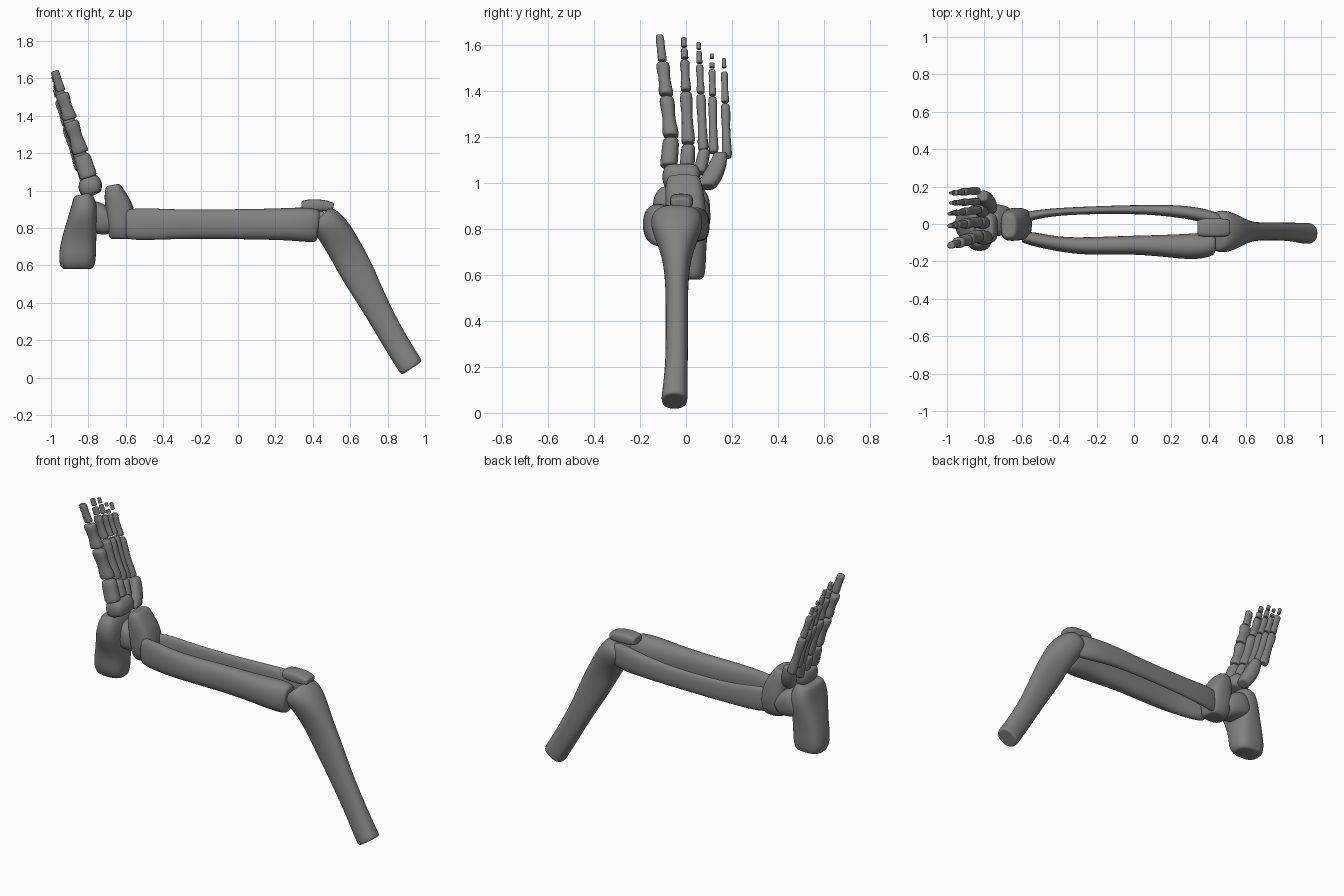
import bpy
import bmesh
import math
from mathutils import Vector

SIDES = 12
UNIT = 0.01  # stations are written in hundredths

cube = bpy.data.objects.get("Cube")
if cube:
    bpy.data.objects.remove(cube)

bone_gray = bpy.data.materials.new("bone_gray")
bone_gray.use_nodes = True
color = (0.22, 0.22, 0.22, 1)
bone_gray.diffuse_color = color
bone_gray.node_tree.nodes["Principled BSDF"].inputs["Base Color"].default_value = color


def signed_power(value, power):
    return math.copysign(abs(value) ** power, value)


def ring_points(center, across, width, depth, boxiness):
    """Rounded cross-section: width runs along y, depth along 'across'."""
    points = []
    for i in range(SIDES):
        angle = math.tau * (i + 0.5) / SIDES
        u = signed_power(math.cos(angle), boxiness)
        v = signed_power(math.sin(angle), boxiness)
        points.append(center + Vector((0, width * u, 0)) + across * depth * v)
    return points


def bone(name, stations, boxiness=0.85):
    """Loft a bone through stations (x, y, z, half width, half depth)."""
    centers = [Vector(s[:3]) * UNIT for s in stations]
    last = len(stations) - 1
    rings = []
    for i, station in enumerate(stations):
        tangent = centers[min(i + 1, last)] - centers[max(i - 1, 0)]
        across = Vector((-tangent.z, 0, tangent.x)).normalized()
        width, depth = station[3] * UNIT, station[4] * UNIT
        full = ring_points(centers[i], across, width, depth, boxiness)
        inner = ring_points(centers[i], across, width * 0.7, depth * 0.7, boxiness)
        if i == 0:
            rings += [inner, full]
        elif i == last:
            rings += [full, inner]
        else:
            rings.append(full)

    bm = bmesh.new()
    loops = [[bm.verts.new(p) for p in ring] for ring in rings]
    for low, high in zip(loops, loops[1:]):
        for j in range(SIDES):
            k = (j + 1) % SIDES
            bm.faces.new((low[j], low[k], high[k], high[j]))
    bm.faces.new(loops[0][::-1])
    bm.faces.new(loops[-1])
    bmesh.ops.recalc_face_normals(bm, faces=bm.faces)

    mesh = bpy.data.meshes.new(name)
    bm.to_mesh(mesh)
    bm.free()
    mesh.materials.append(bone_gray)
    mesh.shade_smooth()
    obj = bpy.data.objects.new(name, mesh)
    bpy.context.collection.objects.link(obj)
    subdivision = obj.modifiers.new("smooth_surface", "SUBSURF")
    subdivision.levels = subdivision.render_levels = 2
    return obj


# Thigh bone, cut at its lower end and widening into the knee
bone("thigh_bone", [
    (93, -5, 5, 6, 7),
    (91, -5, 8, 5.7, 7),
    (83, -4, 21, 5, 7),
    (73, -4, 39, 5, 7.5),
    (64, -4, 56, 5, 9.5),
    (57, -4, 69, 6.5, 9.5),
    (51, -4, 79, 11, 9.5),
    (46, -4, 84, 12, 9),
    (44, -4, 86, 10, 7),
])

# Kneecap
bone("kneecap", [
    (34, -2, 92, 4.5, 2.5),
    (38, -2, 92, 5.2, 3.5),
    (46, -2, 92, 5.2, 3.3),
    (51, -2, 91, 4.5, 2.5),
], 0.6)

# Two parallel bones of the lower leg
bone("shin_bone", [
    (-60, -7, 82, 3, 8),
    (-54, -8, 82, 4, 9),
    (-40, -11, 82, 4, 8.5),
    (-25, -12, 82, 5, 8),
    (0, -11, 82, 5, 8.3),
    (22, -12, 82, 6.5, 8.7),
    (34, -12, 82, 7.5, 9.5),
    (43, -11, 81, 6, 9.5),
])
bone("outer_shin_bone", [
    (-60, 3, 82, 3, 7),
    (-53, 5, 82, 2.5, 8),
    (-38, 7, 81, 2, 6.5),
    (0, 8, 81, 2.3, 6),
    (25, 7, 82, 3.5, 7),
    (40, 4, 82, 4, 8),
    (47, 2, 82, 3, 7),
])

# Ankle and heel
bone("ankle_bone", [
    (-62, 0, 74, 6, 7),
    (-62, 0, 80, 9, 8),
    (-63, 0, 90, 9, 8),
    (-66, -1, 98, 8.5, 6),
    (-67, -1, 103, 7, 4),
], 0.65)
bone("heel_bone", [
    (-86, 1, 58, 7, 9),
    (-86, 0, 64, 9, 10.5),
    (-85, 0, 74, 9, 9.5),
    (-83, -2, 85, 13, 8),
    (-82, -2, 93, 13, 7),
    (-83, -2, 98, 10, 5),
], 0.7)
bone("heel_bridge", [
    (-80, 2, 87, 9, 9),
    (-72, 2, 84, 9, 8.5),
    (-67, 2, 80, 7, 5),
], 0.7)

# Midfoot plate and outer midfoot block
bone("midfoot_bone", [
    (-78, -2, 98, 7.5, 5.5),
    (-79, -2, 101, 8.5, 6.5),
    (-79, -2, 104, 8.5, 6.5),
    (-80, -2, 107, 7.5, 5),
], 0.6)
bone("outer_midfoot_bone", [
    (-76, 9, 98, 4, 3.5),
    (-78, 11, 102, 5, 4.5),
    (-80, 14, 108, 4, 4),
    (-81, 15, 113, 3, 3),
], 0.75)


def toe_bone(name, toe, bottom, top, y_low, y_high, radius, waist=0.68):
    """Flared small bone on the rising line of the foot."""
    stations = []
    for t, flare in ((0, 0.9), (0.12, 1), (0.5, waist), (0.85, 0.95), (1, 0.8)):
        z = bottom + (top - bottom) * t
        x = -79.5 - 0.32 * (z - 106) - 0.8 * toe
        y = y_low + (y_high - y_low) * t
        size = radius * flare
        stations.append((x, y, z, size, size * 1.25))
    bone(name, stations)


# Toe rays: y at base and tip, radius, then the joint heights of each bone
segments = ("long_bone", "near_segment", "middle_segment", "end_segment")
rays = {
    "big_toe": (-6.5, -11.5, 3.8, [(120, 137), (138, 152), None, (153, 164)]),
    "second_toe": (1, -1, 3.2, [(117, 139), (140, 153), (154, 158), (159, 163)]),
    "third_toe": (7.5, 5.5, 2.5, [(114, 138), (139, 151), (152, 157), (158, 161)]),
    "fourth_toe": (12, 11.2, 2.3, [(113, 137), (138, 149), (150, 152), (154, 156)]),
    "little_toe": (17.8, 16.5, 2.4, [(111, 134), (135, 148), None, (150, 154)]),
}
for toe, (label, (base, tip, radius, spans)) in enumerate(rays.items()):
    start, end = spans[0][0], spans[-1][1]
    for step, (segment, span) in enumerate(zip(segments, spans)):
        if span is None:
            continue
        ys = [base + (tip - base) * (z - start) / (end - start) for z in span]
        thin = 1 if toe == 0 else 0.85
        size = radius * (1, 0.9 * thin, 0.55, 0.55 if toe == 0 else 0.42)[step]
        waist = 0.68 if step < 2 else 0.85
        toe_bone(f"{label}_{segment}", toe, *span, *ys, size, waist)

# Wedge bones between the midfoot and the first three toes
toe_bone("first_wedge", 0, 107, 119, -7.5, -6.5, 4, 0.95)
toe_bone("second_wedge", 1, 107, 116, 0.5, 1, 3.4, 0.95)
toe_bone("third_wedge", 2, 104, 114, 6, 8, 3, 0.95)
